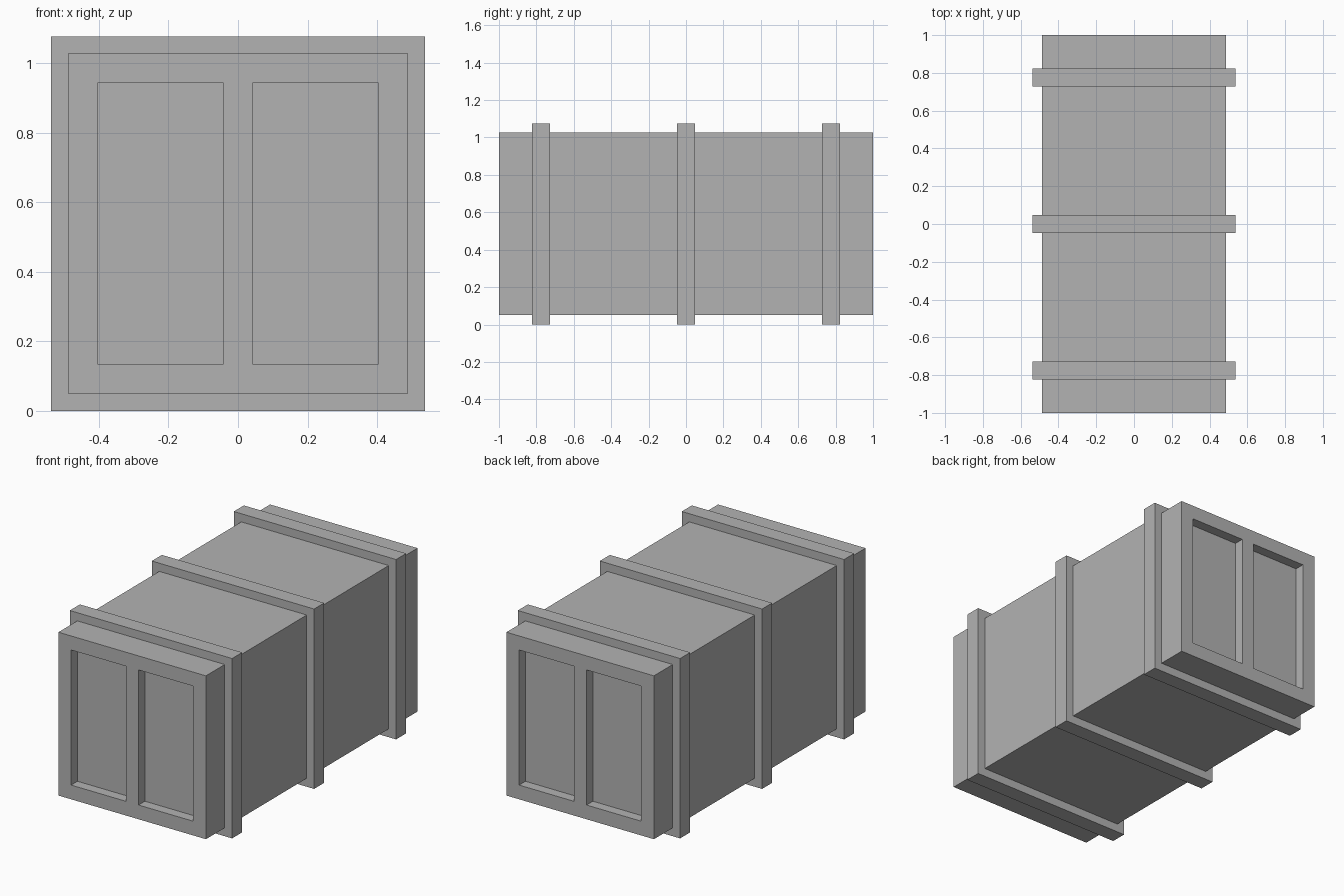
import bpy
import bmesh
from mathutils import Vector

if "Cube" in bpy.data.objects:
    bpy.data.objects.remove(bpy.data.objects["Cube"], do_unlink=True)

HALF_WIDTH, BOTTOM, TOP = 0.488, 0.05, 1.027
RIM = 0.049            # how far the bands stand out
BAND_WIDTH = 0.095
PANEL_IN, PANEL_OUT = 0.042, 0.404
PANEL_LOW, PANEL_HIGH = 0.135, 0.943
RECESS = 0.06

grey = bpy.data.materials.new("plain grey")
grey.use_nodes = True
colour = (0.45, 0.45, 0.45, 1)
grey.diffuse_color = colour
grey.node_tree.nodes["Principled BSDF"].inputs["Base Color"].default_value = colour


def box_mesh(low, high):
    """A box between two corners."""
    low, high = Vector(low), Vector(high)
    bm = bmesh.new()
    bmesh.ops.create_cube(bm, size=1)
    bmesh.ops.scale(bm, vec=high - low, verts=bm.verts)
    bmesh.ops.translate(bm, vec=(low + high) / 2, verts=bm.verts)
    return bm


def finish(bm, name):
    mesh = bpy.data.meshes.new(name)
    bm.normal_update()
    bm.to_mesh(mesh)
    bm.free()
    mesh.materials.append(grey)
    obj = bpy.data.objects.new(name, mesh)
    bpy.context.collection.objects.link(obj)


# Container body
body = box_mesh((-HALF_WIDTH, -1, BOTTOM), (HALF_WIDTH, 1, TOP))

# Divide both ends along the door panel outlines
cuts = [((x, 0, 0), (1, 0, 0)) for x in (-PANEL_OUT, -PANEL_IN, PANEL_IN, PANEL_OUT)]
cuts += [((0, 0, z), (0, 0, 1)) for z in (PANEL_LOW, PANEL_HIGH)]
for point, normal in cuts:
    body.normal_update()
    ends = [f for f in body.faces if abs(f.normal.y) > 0.9]
    edges = {e for f in ends for e in f.edges}
    verts = {v for f in ends for v in f.verts}
    bmesh.ops.bisect_plane(body, geom=ends + list(edges) + list(verts),
                           plane_co=point, plane_no=normal)

# Sink two door panels into each end
body.normal_update()
panels = []
for face in body.faces:
    c = face.calc_center_median()
    if (abs(face.normal.y) > 0.9 and PANEL_IN < abs(c.x) < PANEL_OUT
            and PANEL_LOW < c.z < PANEL_HIGH):
        panels.append(face)
bmesh.ops.inset_individual(body, faces=panels, thickness=0, depth=-RECESS)
finish(body, "container_body")

# Raised bands around the body
for name, y in (("front_band", -0.775), ("middle_band", 0), ("back_band", 0.775)):
    band = box_mesh((-HALF_WIDTH - RIM, y - BAND_WIDTH / 2, 0),
                    (HALF_WIDTH + RIM, y + BAND_WIDTH / 2, TOP + RIM))
    finish(band, name)
